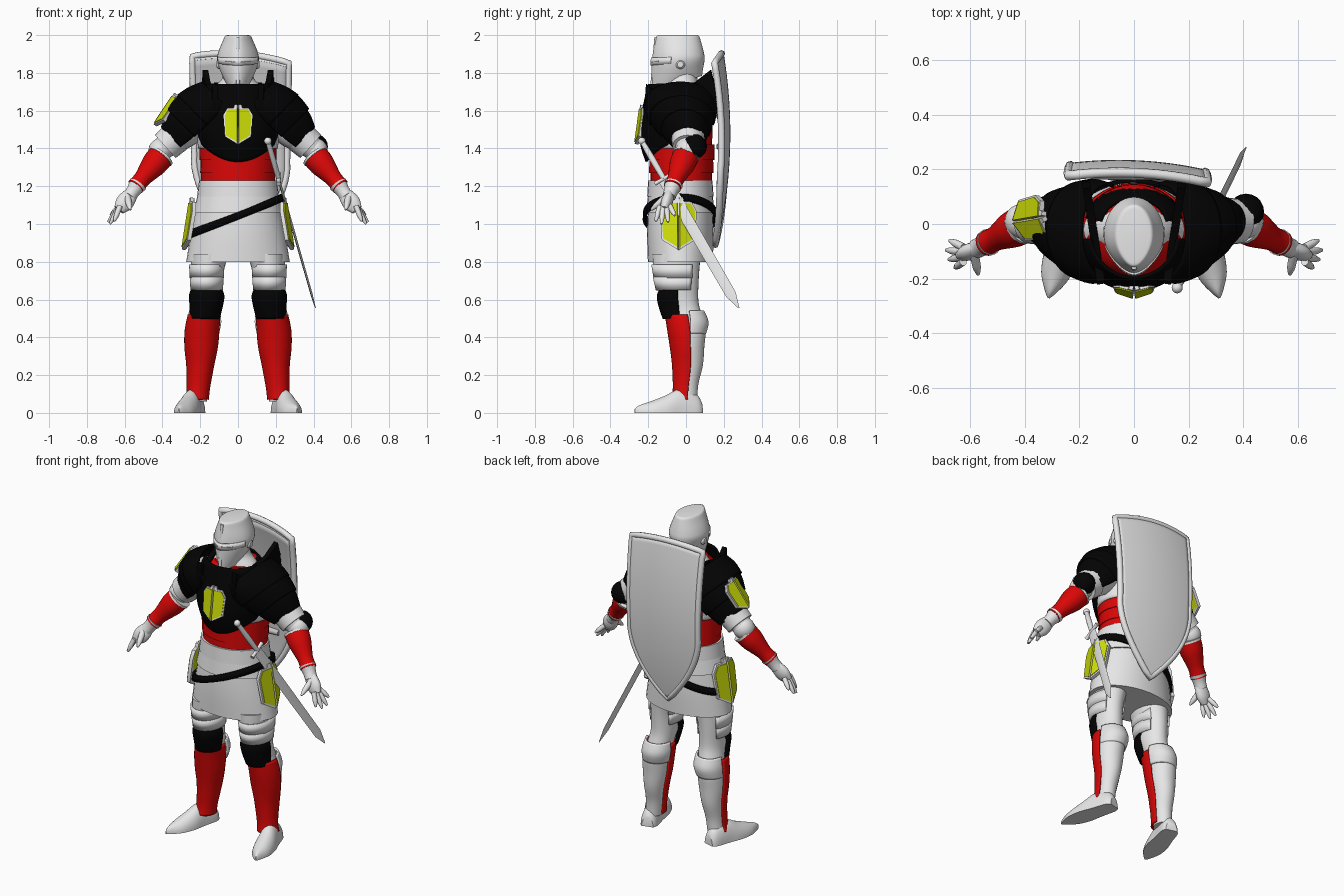
import bpy, bmesh
from math import cos, sin, radians, pi
from mathutils import Vector as V, Matrix

if "Cube" in bpy.data.objects:
    bpy.data.objects.remove(bpy.data.objects["Cube"])


def material(name, rgb):
    m = bpy.data.materials.new(name)
    m.use_nodes = True
    m.diffuse_color = (*rgb, 1)
    bsdf = m.node_tree.nodes["Principled BSDF"]
    bsdf.inputs["Base Color"].default_value = (*rgb, 1)
    bsdf.inputs["Roughness"].default_value = 0.6
    return m


silver = material("pale silver", (.83, .83, .83))
steel = material("steel grey", (.55, .55, .55))
black = material("black", (.001, .001, .001))
red = material("red", (.7, .002, .002))
yellow = material("yellow green", (.62, .74, .002))
parts = []


def finish(name, verts, faces, mat, both=False, solid=0):
    """Build one object, or a mirrored left and right pair."""
    for side in ((1, -1) if both else (1,)):
        full = (("left_" if side > 0 else "right_") + name) if both else name
        bm = bmesh.new()
        vs = [bm.verts.new((v[0] * side, v[1], v[2])) for v in verts]
        for f in faces:
            bm.faces.new([vs[i] for i in f])
        bmesh.ops.recalc_face_normals(bm, faces=bm.faces)
        me = bpy.data.meshes.new(full)
        bm.to_mesh(me)
        bm.free()
        me.materials.append(mat)
        ob = bpy.data.objects.new(full, me)
        bpy.context.collection.objects.link(ob)
        if solid:
            mod = ob.modifiers.new("thickness", "SOLIDIFY")
            mod.thickness, mod.offset = solid, 0
        parts.append(ob)


def spline(rows, n):
    """Smooth in-between rings."""
    rows = [V(r) for r in rows]
    out = []
    for i in range(len(rows) - 1):
        a, b = rows[max(i - 1, 0)], rows[i]
        c, d = rows[i + 1], rows[min(i + 2, len(rows) - 1)]
        for k in range(n):
            t = k / n
            out.append(b + (c - a) * (t / 2) + (a - b * 2.5 + c * 2 - d / 2) * t * t
                       + (b * 3 - a - c * 3 + d) * (t ** 3 / 2))
    return out + [rows[-1]]


def frame(p, z, x=None, up=(1, 0, 0)):
    """Local axes at p, with z along a direction."""
    z = V(z).normalized()
    x = V(x) if x else V(up).cross(z)
    x = (x - z * x.dot(z)).normalized()
    return Matrix.Translation(p) @ Matrix((x, z.cross(x), z)).transposed().to_4x4()


def loft(name, rings, mat, at=Matrix(), arc=None, seg=32, n=4, warp=None, both=False, solid=.012):
    """Skin over elliptical rings (cx, cy, z, rx, ry); arc = (centre, half span)."""
    rings = spline(rings, n)
    mid, half = arc or (0, 180)
    cols = seg + 1 if arc else seg
    angles = [radians(mid - half + 2 * half * i / seg) for i in range(cols)]
    verts = [at @ V((r[0] + r[3] * cos(a), r[1] + r[4] * sin(a), r[2])) for r in rings for a in angles]
    if warp:
        verts = [warp(v) for v in verts]
    faces = []
    for j in range(len(rings) - 1):
        for i in range(seg):
            k = (i + 1) % cols
            faces.append((j * cols + i, j * cols + k, (j + 1) * cols + k, (j + 1) * cols + i))
    if not arc:
        faces += [range(cols), range(len(verts) - cols, len(verts))]
    finish(name, verts, faces, mat, both, solid if arc else 0)


def limb(name, p, q, radii, mat, both=True, flat=1, seg=20, n=3):
    """Round tapering piece from p to q."""
    d = V(q) - V(p)
    step = d.length / (len(radii) - 1)
    loft(name, [(0, 0, i * step, r, r * flat) for i, r in enumerate(radii)], mat,
         frame(p, d, up=(0, 1, 0)), seg=seg, n=n, both=both)


def plate(name, pts, at, depth, mat, both=False):
    c = len(pts)
    verts = [at @ V((x, y, z)) for z in (0, depth) for x, y in pts]
    faces = [range(c), range(c, 2 * c)]
    faces += [(i, (i + 1) % c, (i + 1) % c + c, i + c) for i in range(c)]
    finish(name, verts, faces, mat, both)


def ball(name, p, r, mat, both=False):
    loft(name, [(0, 0, -cos(a) * r, max(sin(a), .02) * r, max(sin(a), .02) * r)
                for a in [pi * i / 10 for i in range(11)]],
         mat, Matrix.Translation(p), seg=20, n=1, both=both)


def crest(name, p, normal, w, h, fold, both=False):
    """Heraldic badge folded along its middle: silver rim with a coloured field."""
    z = V(normal).normalized()
    at = frame(p, z, V((0, 0, 1)).cross(z))
    rim = [(0, 1), (.2, 1), (.25, .85), (.7, .85), (1, .5), (.9, -.6), (0, -1)]
    field = [(0, .78), (.64, .78), (.9, .47), (.81, -.55), (0, -.9)]
    for s, half in ((1, "_a"), (-1, "_b")):
        leaf = at @ Matrix.Rotation(radians(fold) * s, 4, "Y")
        plate(name + "_rim" + half, [(x * w * s, y * h) for x, y in rim], leaf, .02, silver, both)
        plate(name + "_field" + half, [(x * w * s, y * h) for x, y in field], leaf, .024, yellow, both)


# Helmet
def helm_shape(v):
    k = min(max(0, (-.04 - v.y) / .14), 1)
    drop = max(0, 1.9 - v.z) * (v.y + .18) * 1.6
    return V((v.x * (1 - .3 * k * k), v.y, v.z + drop))


loft("helmet", [(0, -.045, 1.7, .06, .13), (0, -.045, 1.76, .085, .135), (0, -.042, 1.84, .108, .14),
                (0, -.04, 1.9, .107, .136), (0, -.042, 1.97, .08, .12), (0, -.043, 1.995, .068, .112),
                (0, -.043, 2, .055, .098)], silver, warp=helm_shape, seg=40)
loft("brow_band", [(0, -.042, 1.84, .11, .143), (0, -.041, 1.88, .11, .141)], silver,
     arc=(270, 75), warp=helm_shape, n=1, solid=.008)
for side in (-1, 1):
    loft("eye_slit_%s" % ("left" if side > 0 else "right"),
         [(0, -.042, 1.856, .112, .145), (0, -.042, 1.864, .112, .145)], steel,
         arc=(270 + side * 27, 18), warp=helm_shape, n=1, solid=.006)
limb("nose_ridge", (0, -.182, 1.7), (0, -.158, 1.99), [.009, .01, .009], silver, both=False)
limb("helmet_hinge", (.095, -.03, 1.845), (.114, -.03, 1.845), [.024, .024, .016], silver)
loft("neck", [(0, -.02, 1.64, .185, .115), (0, -.02, 1.72, .13, .09), (0, -.02, 1.77, .085, .08),
              (0, -.02, 1.84, .075, .075)], silver)

# Torso
loft("torso", [(0, -.02, 1.18, .185, .14), (0, -.025, 1.3, .193, .16), (0, -.03, 1.42, .203, .168),
               (0, -.03, 1.55, .2, .172), (0, -.02, 1.66, .17, .165), (0, -.01, 1.72, .12, .13)], red)
for i in range(3):
    z = 1.2 + .07 * i
    loft("belly_lame_%d" % (i + 1), [(0, -.025, z, .196 + .004 * i, .164 + .006 * i),
                                   (0, -.025, z + .08, .195 + .004 * i, .163 + .006 * i)], red, n=1)
loft("mail_side", [(0, -.02, 1.4, .205, .17), (0, -.02, 1.5, .212, .172), (0, -.02, 1.62, .2, .17)],
     silver, arc=(0, 35), both=True)
loft("back_collar", [(0, -.02, 1.6, .18, .16), (0, -.02, 1.69, .165, .148), (0, -.02, 1.745, .125, .115)],
     black, arc=(90, 75))


def breast_curve(v):
    return V((v.x, v.y, v.z + (v.x / .2) ** 2 * .25 * (1.74 - v.z)))


loft("breastplate", [(0, -.03, 1.33, .2, .178), (0, -.03, 1.43, .218, .208), (0, -.03, 1.55, .213, .206),
                     (0, -.03, 1.68, .19, .18), (0, -.03, 1.74, .16, .165)], black,
     arc=(270, 82), warp=breast_curve)
crest("chest_crest", (0, -.238, 1.525), (0, -1, .14), .074, .105, 14)

# Shoulders: overlapping lames and a raised neck guard
shoulder = frame((.1, -.03, 1.66), (.7, 0, -.7), (0, 1, 0))
for label, rings in (("upper", [(0, 0, 0, .175, .125), (.003, 0, .07, .186, .154), (.008, 0, .14, .172, .168)]),
                     ("middle", [(.008, 0, .12, .166, .16), (.015, 0, .17, .152, .163), (.025, 0, .23, .128, .155)]),
                     ("lower", [(.025, 0, .21, .125, .145), (.03, 0, .26, .108, .136), (.04, 0, .32, .08, .108)])):
    loft("pauldron_" + label, rings, black, shoulder, arc=(90, 108), both=True)
plate("neck_guard", [(-.21, 1.74), (-.15, 1.69), (-.06, 1.72), (.05, 1.75), (.135, 1.815), (.155, 1.74),
                     (.165, 1.65), (.11, 1.56), (-.17, 1.52), (-.22, 1.6)],
      frame((.138, 0, 0), (1, -.15, 0), (.15, 1, 0)), .03, black, both=True)
crest("shoulder_crest", (-.376, .02, 1.6), (-.81, -.14, .55), .08, .1, 14)

# Arms
limb("upper_arm", (.19, 0, 1.58), (.42, .01, 1.38), [.1, .098, .092, .07, .055], silver)
limb("arm_cuff", (.33, .01, 1.46), (.385, .01, 1.41), [.088, .082], silver, n=1)
ball("elbow", (.41, .01, 1.39), .064, silver, both=True)
ball("left_elbow_cop", (.41, .045, 1.41), .066, black)
limb("vambrace", (.412, -.003, 1.355), (.542, -.072, 1.197), [.07, .068, .056, .045, .047], red)
limb("vambrace_trim", (.405, 0, 1.363), (.413, -.004, 1.353), [.073, .073], silver, n=1)
limb("gauntlet_cuff", (.53, -.066, 1.21), (.575, -.09, 1.145), [.05, .038, .036], silver)
limb("palm", (.56, -.085, 1.165), (.63, -.115, 1.075), [.034, .045, .046, .03], silver, flat=.65)
for i, tip in enumerate([(.675, -.06, 1.045), (.688, -.095, 1.01), (.678, -.13, 1.0), (.655, -.16, 1.015)]):
    limb("finger_%d" % (i + 1), (.625, -.085 - .018 * i, 1.095), tip, [.014, .014, .013, .006], silver, seg=10)
limb("thumb", (.585, -.11, 1.14), (.57, -.185, 1.075), [.018, .017, .015, .006], silver, seg=10)

# Waist, skirt and belt
loft("skirt", [(0, -.03, .8, .274, .172), (0, -.03, .95, .25, .176), (0, -.03, 1.1, .22, .168),
               (0, -.025, 1.22, .197, .152)], silver)
for i in range(2):
    z = 1.06 + .085 * i
    loft("waist_lame_%d" % (i + 1), [(0, -.03, z, .237 - .02 * i, .182 - .006 * i),
                                   (0, -.03, z + .085, .216 - .01 * i, .172 - .002 * i)], silver, n=1)


def slant(v):
    z = v.z + .4 * v.x
    return V((v.x * (1.02 - .46 * (z - 1.045)), v.y * 1.04, z))


loft("belt", [(0, -.03, 1.023, .242, .182), (0, -.03, 1.063, .24, .18)], black, arc=(0, 180),
     seg=48, n=1, warp=slant, solid=.018)
crest("hip_crest", (.257, -.04, 1), (.97, .04, .15), .096, .14, 17, both=True)

# Legs
loft("leg", [(.215, 0, .06, .05, .06), (.207, .005, .15, .053, .06), (.2, .015, .25, .064, .074),
             (.195, .012, .35, .078, .085), (.19, .012, .45, .08, .092), (.175, -.005, .53, .072, .085),
             (.167, -.03, .6, .073, .095), (.165, -.05, .72, .082, .118), (.15, -.05, .84, .1, .128)],
     silver, both=True)
loft("greave_wing", [(.187, .015, .42, .08, .085), (.18, .016, .48, .086, .098), (.177, .01, .54, .076, .08)], silver,
     arc=(90, 85), both=True)
loft("greave", [(.218, -.005, .07, .058, .068), (.21, -.002, .13, .056, .062), (.2, .008, .25, .068, .076),
                (.195, .005, .35, .083, .085), (.19, 0, .44, .086, .094), (.18, -.012, .52, .08, .094)],
     red, arc=(270, 103), both=True)
loft("knee_cop", [(.176, -.03, .5, .074, .088), (.168, -.035, .57, .083, .106),
                  (.166, -.04, .62, .088, .108), (.166, -.04, .66, .074, .092)], black, arc=(270, 88), both=True)
for i in range(2):
    z = .65 + .065 * i
    loft("thigh_lame_%d" % (i + 1), [(.166, -.046, z, .08 + .004 * i, .108 + .012 * i),
                                   (.165, -.05, z + .07, .084 + .004 * i, .12 + .008 * i)], silver,
         arc=(270, 130), n=1, both=True)

# Pointed shoes, flat underneath
loft("shoe", [(0, 0, 0, .035, .06), (0, 0, .03, .05, .1), (0, 0, .12, .055, .125), (0, 0, .2, .062, .09),
              (0, 0, .28, .052, .06), (0, 0, .34, .022, .04), (0, 0, .365, .004, .02)], silver,
     frame((.213, .08, 0), (.27, -.95, 0), (-1, -.28, 0)), warp=lambda v: V((v.x, v.y, max(v.z, 0))), both=True)

# Shield on the back, with a darker lining
rows, cols = 28, 16


def shield_point(u, v):
    w = .255 - .02 * v if v < .55 else .244 * (1 - ((v - .55) / .45) ** 1.9) + .002
    x = w * u
    z = 1.9 - 1.01 * v - .03 * u * u * (1 - v)
    return V((x + .014, .222 - .35 * x * x - .05 * x - .2 * (v - .42) ** 2, z - .07 * x))


quads = [(a, a + 1, a + cols + 2, a + cols + 1)
         for j in range(rows) for a in range(j * (cols + 1), j * (cols + 1) + cols)]
for name, scale, back, mat, thick in (("shield", 1, 0, silver, .022), ("shield_lining", .95, .013, steel, .006)):
    grid = [shield_point(scale * (2 * i / cols - 1), .5 + scale * (j / rows - .5)) - V((0, back, 0))
            for j in range(rows + 1) for i in range(cols + 1)]
    finish(name, grid, quads, mat, solid=thick)
outline = [shield_point(2 * i / cols - 1, 0) for i in range(cols)]
outline += [shield_point(1, j / rows) for j in range(rows)]
outline += [shield_point(-1, j / rows) for j in range(rows, 0, -1)]
curve = bpy.data.curves.new("shield_rim", "CURVE")
curve.dimensions, curve.bevel_depth, curve.bevel_resolution = "3D", .018, 2
path = curve.splines.new("POLY")
path.points.add(len(outline) - 1)
for point, co in zip(path.points, outline):
    point.co = (*co, 1)
path.use_cyclic_u = True
curve.materials.append(silver)
bpy.context.collection.objects.link(bpy.data.objects.new("shield_rim", curve))
for i, z in enumerate((1.22, 1.41, 1.57)):
    limb("shield_strap_%d" % (i + 1), (-.16, .18, z), (.16, .18, z), [.016, .02, .016], steel, both=False)
limb("shield_mount", (.09, .1, 1.45), (.09, .21, 1.45), [.025, .025], steel)

# Sword hanging at the left hip
start, end = V((.155, -.24, 1.45)), V((.41, .28, .555))
sword = frame(start, end - start)
loft("sword_blade", [(0, 0, .26, .032, .007), (0, 0, .98, .028, .006), (0, 0, 1.066, .003, .002)], silver,
     sword, seg=4, n=1)
loft("sword_grip", [(0, 0, .01, .013, .013), (0, 0, .13, .017, .015), (0, 0, .25, .014, .013)], silver, sword, seg=12)
ball("sword_pommel", start + (end - start) * .012, .02, silver)
limb("sword_guard", sword @ V((-.055, 0, .25)), sword @ V((.055, 0, .25)), [.013, .01, .012, .01, .013],
     silver, both=False, seg=10)

# Smooth shading with sharp edges kept
bpy.ops.object.select_all(action="DESELECT")
for ob in parts:
    ob.select_set(True)
bpy.context.view_layer.objects.active = parts[0]
bpy.ops.object.shade_smooth_by_angle(angle=radians(38))
